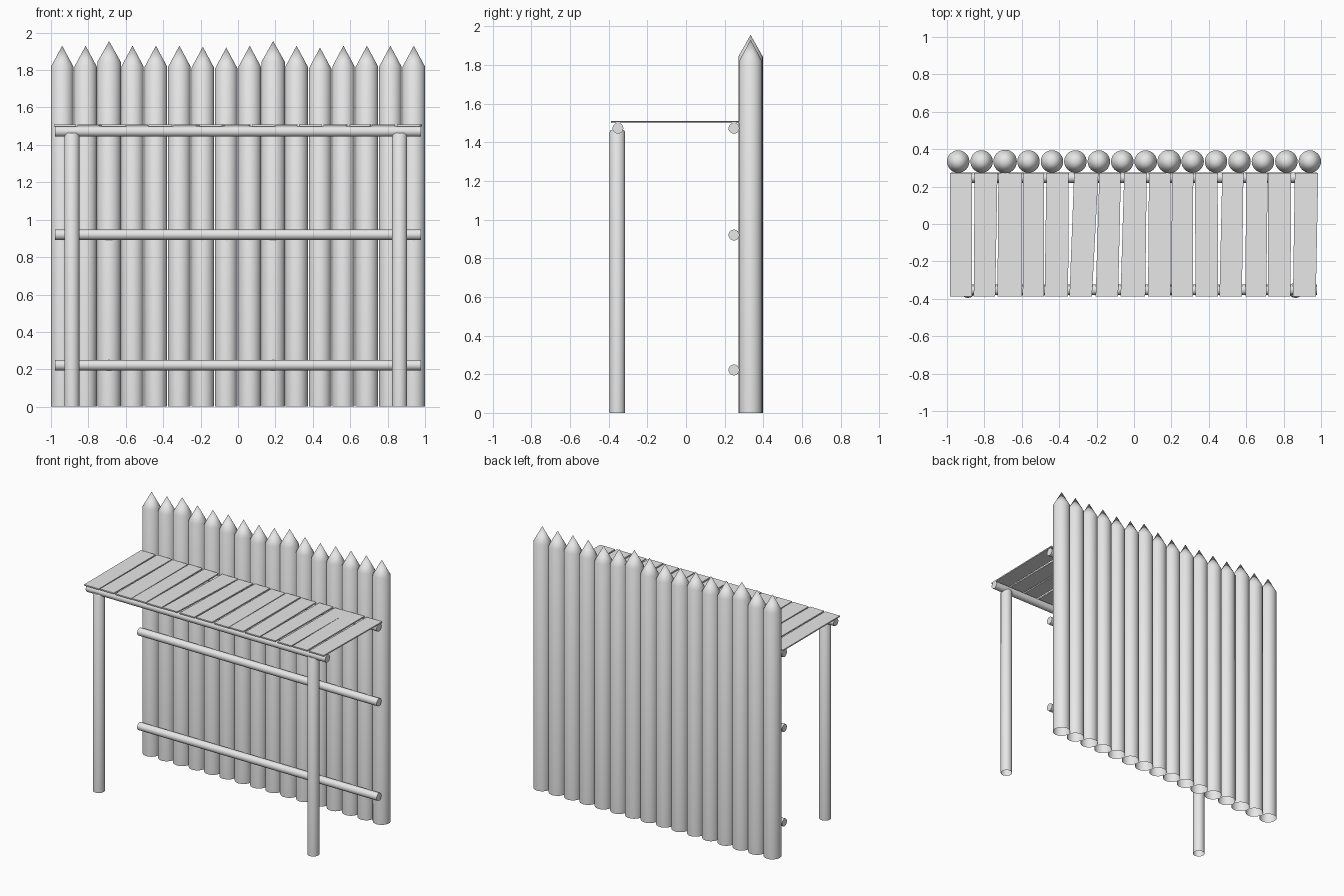
import bpy, bmesh, math
from mathutils import Matrix, Vector

if "Cube" in bpy.data.objects:
    bpy.data.objects.remove(bpy.data.objects["Cube"])

wood = bpy.data.materials.new("grey_wood")
wood.diffuse_color = (0.8, 0.8, 0.8, 1)
wood.use_nodes = True
wood.node_tree.nodes["Principled BSDF"].inputs["Base Color"].default_value = wood.diffuse_color


def finish(name, bm, angle=35):
    bmesh.ops.recalc_face_normals(bm, faces=bm.faces)
    me = bpy.data.meshes.new(name)
    bm.to_mesh(me)
    bm.free()
    me.materials.append(wood)
    ob = bpy.data.objects.new(name, me)
    bpy.context.collection.objects.link(ob)
    bpy.ops.object.select_all(action='DESELECT')
    ob.select_set(True)
    bpy.context.view_layer.objects.active = ob
    bpy.ops.object.shade_smooth_by_angle(angle=math.radians(angle))
    return ob


def lathe(name, profile, loc, segs=32, cap_start=False, cap_end=False, rot=None):
    """Rings of (radius, height) joined around z; radius 0 makes a point."""
    bm = bmesh.new()
    rings = []
    for r, h in profile:
        if r == 0:
            rings.append([bm.verts.new((0, 0, h))] * segs)
        else:
            rings.append([bm.verts.new((r * math.cos(2 * math.pi * i / segs),
                                        r * math.sin(2 * math.pi * i / segs), h))
                          for i in range(segs)])
    for a, b in zip(rings, rings[1:]):
        for i in range(segs):
            j = (i + 1) % segs
            corners = list(dict.fromkeys((a[i], a[j], b[j], b[i])))
            bm.faces.new(corners)
    if cap_start:
        bm.faces.new(rings[0])
    if cap_end:
        bm.faces.new(rings[-1])
    if rot:
        bm.transform(rot)
    ob = finish(name, bm)
    ob.location = loc
    return ob


# Palisade of sharpened logs, hollow at the foot
tips = [1.93, 1.93, 1.955, 1.93, 1.93, 1.93, 1.925, 1.92,
        1.93, 1.955, 1.93, 1.92, 1.93, 1.93, 1.93, 1.93]
for i, tip in enumerate(tips):
    r = 0.063 if tip > 1.95 else 0.06
    lathe(f"palisade_log_{i + 1}", [(r, 0), (r, tip - 0.112), (0, tip)],
          (-0.94 + i * 1.88 / 15, 0.334, 0))

# Front support posts with slightly rounded tops
for side, x in (("left", -0.888), ("right", 0.864)):
    lathe(f"{side}_post", [(0.04, 0), (0.04, 1.453), (0.034, 1.463)],
          (x, -0.355, 0), cap_end=True)

# Horizontal round rails
along_x = Matrix.Rotation(math.pi / 2, 4, 'Y')
for name, y, z in (("front_deck_rail", -0.352, 1.472), ("back_deck_rail", 0.248, 1.472),
                   ("middle_rail", 0.248, 0.92), ("lower_rail", 0.248, 0.222)):
    lathe(name, [(0.028, -0.978), (0.028, 0.978)], (0, y, z), 24, True, True, along_x)

# Deck planks: left and right edge at the back, then at the front
planks = [(-.985, -.865, -.985, -.865), (-.852, -.73, -.857, -.742),
          (-.725, -.6, -.73, -.6), (-.592, -.48, -.595, -.482),
          (-.468, -.35, -.478, -.352), (-.32, -.19, -.345, -.225),
          (-.185, -.07, -.205, -.085), (-.052, .068, -.072, .06),
          (.08, .195, .075, .195), (.203, .317, .2, .315),
          (.325, .447, .33, .45), (.472, .585, .457, .577),
          (.6, .715, .595, .707), (.717, .84, .717, .837),
          (.86, .985, .85, .972)]
for i, (bl, br, fl, fr) in enumerate(planks):
    bm = bmesh.new()
    z = 1.499 + 0.002 * (i % 2)
    base = bm.faces.new([bm.verts.new((x, y, z)) for x, y in
                         ((fl, -.388), (fr, -.388), (br, .274), (bl, .274))])
    top = bmesh.ops.extrude_face_region(bm, geom=[base])
    bmesh.ops.translate(bm, vec=Vector((0, 0, 0.009)),
                        verts=[v for v in top["geom"] if isinstance(v, bmesh.types.BMVert)])
    finish(f"deck_plank_{i + 1}", bm)
